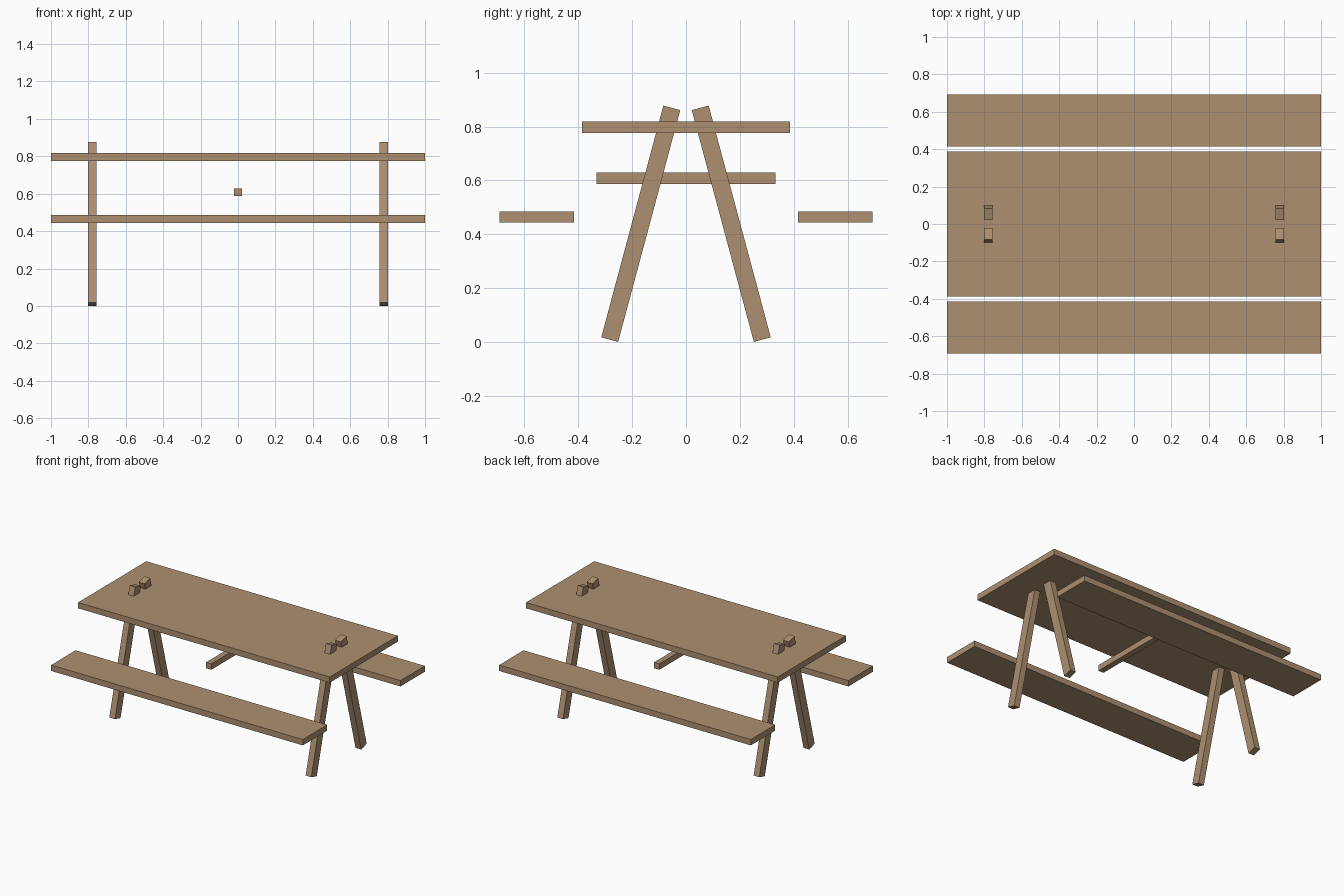
import bpy
import math

cube = bpy.data.objects.get("Cube")
if cube:
    bpy.data.objects.remove(cube, do_unlink=True)

# Single wood colour
wood = bpy.data.materials.new("light_brown_wood")
wood.use_nodes = True
colour = (0.42, 0.28, 0.165, 1.0)
wood.diffuse_color = colour
wood.node_tree.nodes["Principled BSDF"].inputs["Base Color"].default_value = colour


def plank(name, size, centre, tilt=0.0):
    """Flat-sided board of the given size, tilted about the long axis."""
    bpy.ops.mesh.primitive_cube_add(size=1, location=centre)
    board = bpy.context.object
    board.name = name
    board.data.name = name
    for v in board.data.vertices:
        v.co = [c * s for c, s in zip(v.co, size)]
    board.rotation_euler.x = tilt
    board.data.materials.append(wood)
    return board


# Top and the short brace beneath it
plank("table_top", (2.0, 0.774, 0.042), (0, 0, 0.797))
plank("centre_brace", (0.042, 0.666, 0.042), (0, 0, 0.608))

# Benches and splayed legs, mirrored front to back and side to side
for end, sy in (("front", -1), ("back", 1)):
    plank(f"{end}_bench", (2.0, 0.277, 0.042), (0, sy * 0.554, 0.464))
    for side, sx in (("right", -1), ("left", 1)):
        plank(f"{end}_{side}_leg", (0.045, 0.065, 0.891),
              (sx * 0.78, sy * 0.168, 0.439), sy * math.radians(15))
